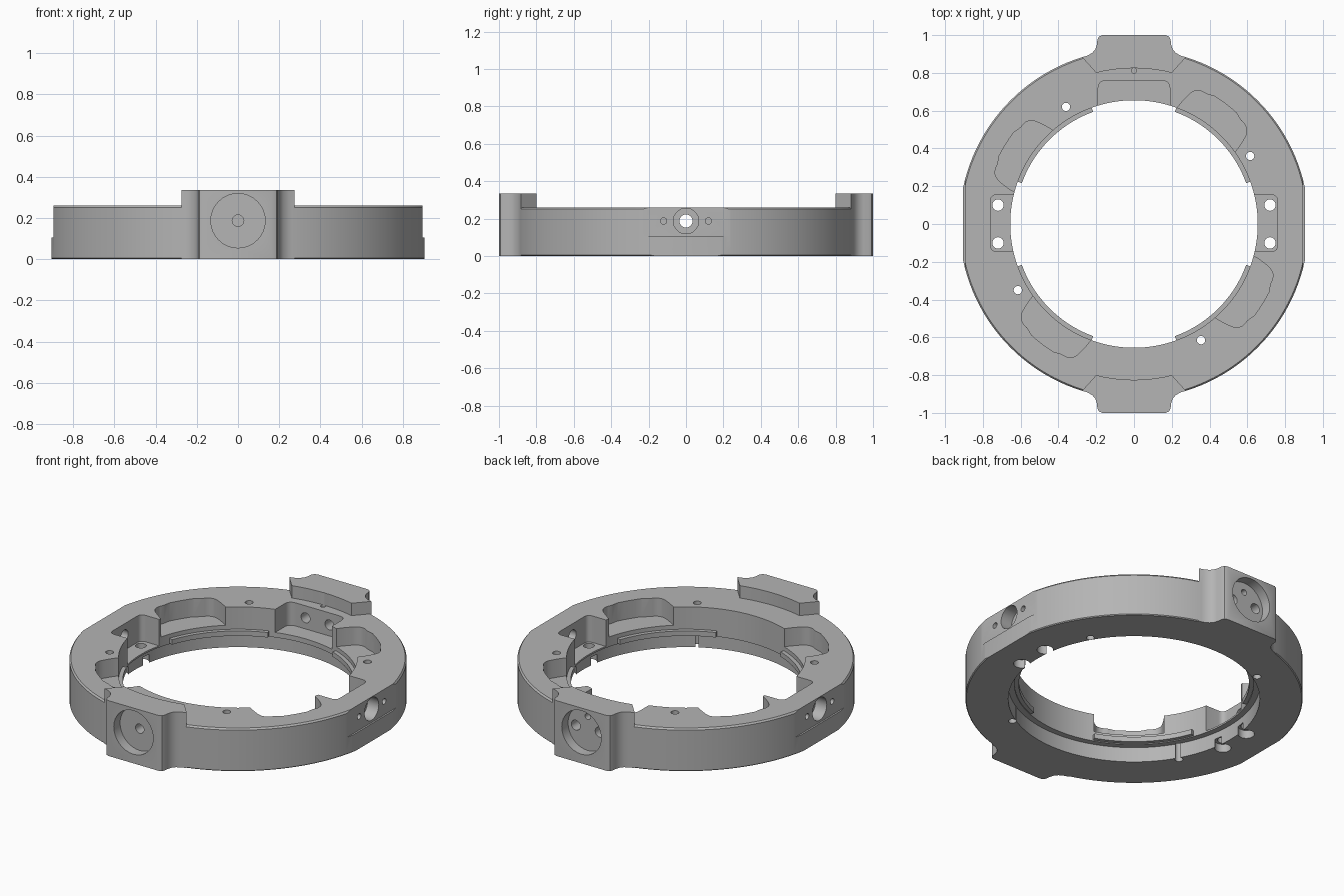
import bpy, bmesh
from math import radians, cos, sin, sqrt
from mathutils import Vector, Matrix

if "Cube" in bpy.data.objects:
    bpy.data.objects.remove(bpy.data.objects["Cube"], do_unlink=True)

grey = bpy.data.materials.new("machined_grey")
grey.use_nodes = True
colour = (0.46, 0.46, 0.46, 1)
grey.diffuse_color = colour
grey.node_tree.nodes["Principled BSDF"].inputs["Base Color"].default_value = colour


def make_object(name, bm):
    bmesh.ops.recalc_face_normals(bm, faces=bm.faces)
    mesh = bpy.data.meshes.new(name)
    bm.to_mesh(mesh)
    bm.free()
    mesh.materials.append(grey)
    obj = bpy.data.objects.new(name, mesh)
    bpy.context.collection.objects.link(obj)
    return obj


def prism(name, outline, low, high):
    bm = bmesh.new()
    face = bm.faces.new([bm.verts.new((x, y, low)) for x, y in outline])
    result = bmesh.ops.extrude_face_region(bm, geom=[face])
    top = [v for v in result["geom"] if isinstance(v, bmesh.types.BMVert)]
    bmesh.ops.translate(bm, verts=top, vec=(0, 0, high - low))
    return make_object(name, bm)


def rod(start, end, radius):
    start, end = Vector(start), Vector(end)
    axis = end - start
    turn = axis.to_track_quat("Z", "Y").to_matrix().to_4x4()
    bm = bmesh.new()
    bmesh.ops.create_cone(bm, cap_ends=True, segments=32, radius1=radius, radius2=radius,
                          depth=axis.length, matrix=Matrix.Translation((start + end) / 2) @ turn)
    return make_object("hole_cutter", bm)


def polar(angle, radius):
    return Vector((radius * cos(radians(angle)), radius * sin(radians(angle))))


def arc(first, last, radius, steps):
    return [polar(first + (last - first) * i / steps, radius) for i in range(steps + 1)]


def rounded(points, radius, steps=6):
    """Replace each corner of a closed outline by a small curve."""
    out = []
    for i, p in enumerate(points):
        p = Vector(p)
        ends = []
        for q in (points[i - 1], points[(i + 1) % len(points)]):
            d = Vector(q) - p
            ends.append(p + d.normalized() * min(radius, d.length * 0.45))
        for s in range(steps + 1):
            t = s / steps
            out.append(ends[0] * (1 - t) ** 2 + p * 2 * t * (1 - t) + ends[1] * t * t)
    return out


def box(x0, x1, y0, y1):
    return [(x0, y0), (x1, y0), (x1, y1), (x0, y1)]


# Main ring: a turned section with a wider bore at the bottom
section = [(0.655, 0.09), (0.69, 0.09), (0.69, 0), (0.92, 0), (0.925, 0.005),
           (0.925, 0.25), (0.917, 0.26), (0.655, 0.26)]
bm = bmesh.new()
count = 144
loops = [[bm.verts.new((*polar(360 * k / count, r), z)) for r, z in section]
         for k in range(count)]
for k in range(count):
    a, b = loops[k], loops[(k + 1) % count]
    for j in range(len(section)):
        n = (j + 1) % len(section)
        bm.faces.new((a[j], b[j], b[n], a[n]))
ring = make_object("adapter_ring", bm)


def combine(tool, operation="DIFFERENCE"):
    mod = ring.modifiers.new("join_or_cut", "BOOLEAN")
    mod.operation = operation
    mod.solver = "EXACT"
    mod.object = tool
    bpy.context.view_layer.objects.active = ring
    bpy.ops.object.modifier_apply(modifier=mod.name)
    bpy.data.objects.remove(tool, do_unlink=True)


# Flats on both sides, with a small step near the bottom
for side in (-1, 1):
    for x, low in ((0.905, -0.1), (0.895, 0.105)):
        combine(prism("flat_cutter", box(side * x, side * 1.1, -0.5, 0.5), low, 0.5))

# Raised mounting lugs at front and back
half = [(0.2, 0.8), (0.275, 0.883), (0.245, 0.892), (0.22, 0.907), (0.205, 0.925),
        (0.196, 0.95), (0.194, 0.975), (0.186, 0.992), (0.168, 1.0)]
crown = [(x, sqrt(0.825 ** 2 - x * x)) for x in [-0.2 + 0.04 * i for i in range(1, 10)]]
lug_outline = crown + half + [(-x, y) for x, y in reversed(half)]
for side in (-1, 1):
    combine(prism("lug", [(x, side * y) for x, y in lug_outline], 0, 0.335), "UNION")

# Thin lips inside the bore, one in each quarter
for start in (20, 110, 200, 290):
    lip = arc(start, start + 50, 0.632, 24) + arc(start + 50, start, 0.67, 24)
    combine(prism("bore_lip", lip, 0.095, 0.125), "UNION")

# Curved pockets opening into the bore
for centre in (52.5, 148, 232.5, 328):
    wall = arc(centre + 13, centre - 13, 0.8, 10)
    corner_in = [polar(centre + 17.5, r) for r in (0.56, 0.655)]
    corner_out = [polar(centre - 17.5, r) for r in (0.655, 0.56)]
    rough = corner_in + [wall[0]] + [wall[-1]] + corner_out
    smooth = rounded(rough, 0.065)
    # push the straight outer side out to the arc
    bulged = []
    for i, p in enumerate(smooth):
        bulged.append(p)
        if i == 3 * 7 - 1:
            bulged += wall[3:-3]
    combine(prism("pocket_cutter", bulged, 0.15, 0.5))

# Square notches: one on each side and one at the back
for side in (-1, 1):
    outline = rounded(box(side * 0.55, side * 0.76, -0.145, 0.155), 0.035)
    combine(prism("notch_cutter", outline, 0.1, 0.5))
combine(prism("notch_cutter", rounded(box(-0.19, 0.19, 0.55, 0.76), 0.045), 0.12, 0.5))

# Screw holes in the side notches, wider from below
for x in (-0.72, 0.72):
    for y in (-0.1, 0.1):
        combine(rod((x, y, -0.1), (x, y, 0.2), 0.03))
        combine(rod((x, y, -0.1), (x, y, 0.05), 0.045))

# Small holes through the ring
for x, y in ((-0.36, 0.62), (0.615, 0.36), (-0.615, -0.35), (0.355, -0.615)):
    combine(rod((x, y, -0.1), (x, y, 0.4), 0.022))

# Side bores with a small pin hole at each end
for side in (-1, 1):
    combine(rod((side * 0.7, 0, 0.187), (side, 0, 0.187), 0.035))
    combine(rod((side * 0.82, 0, 0.187), (side, 0, 0.187), 0.068))
    for y in (-0.12, 0.12):
        combine(rod((side * 0.83, y, 0.187), (side, y, 0.187), 0.017))

# Round recesses in the lugs and the holes inside them
for side in (-1, 1):
    combine(rod((0, side * 0.94, 0.187), (0, side * 1.1, 0.187), 0.132))
combine(rod((0, -0.84, 0.187), (0, -1.1, 0.187), 0.028))
for x in (-0.08, 0.08):
    combine(rod((x, 0.7, 0.187), (x, 1.1, 0.187), 0.03))
combine(rod((0, 0.87, 0.26), (0, 1.1, 0.26), 0.018))
combine(rod((0, 0.812, 0.2), (0, 0.812, 0.4), 0.014))

# Smooth shading with crisp edges
bpy.ops.object.select_all(action="DESELECT")
ring.select_set(True)
bpy.context.view_layer.objects.active = ring
bpy.ops.object.shade_smooth_by_angle(angle=radians(30))
